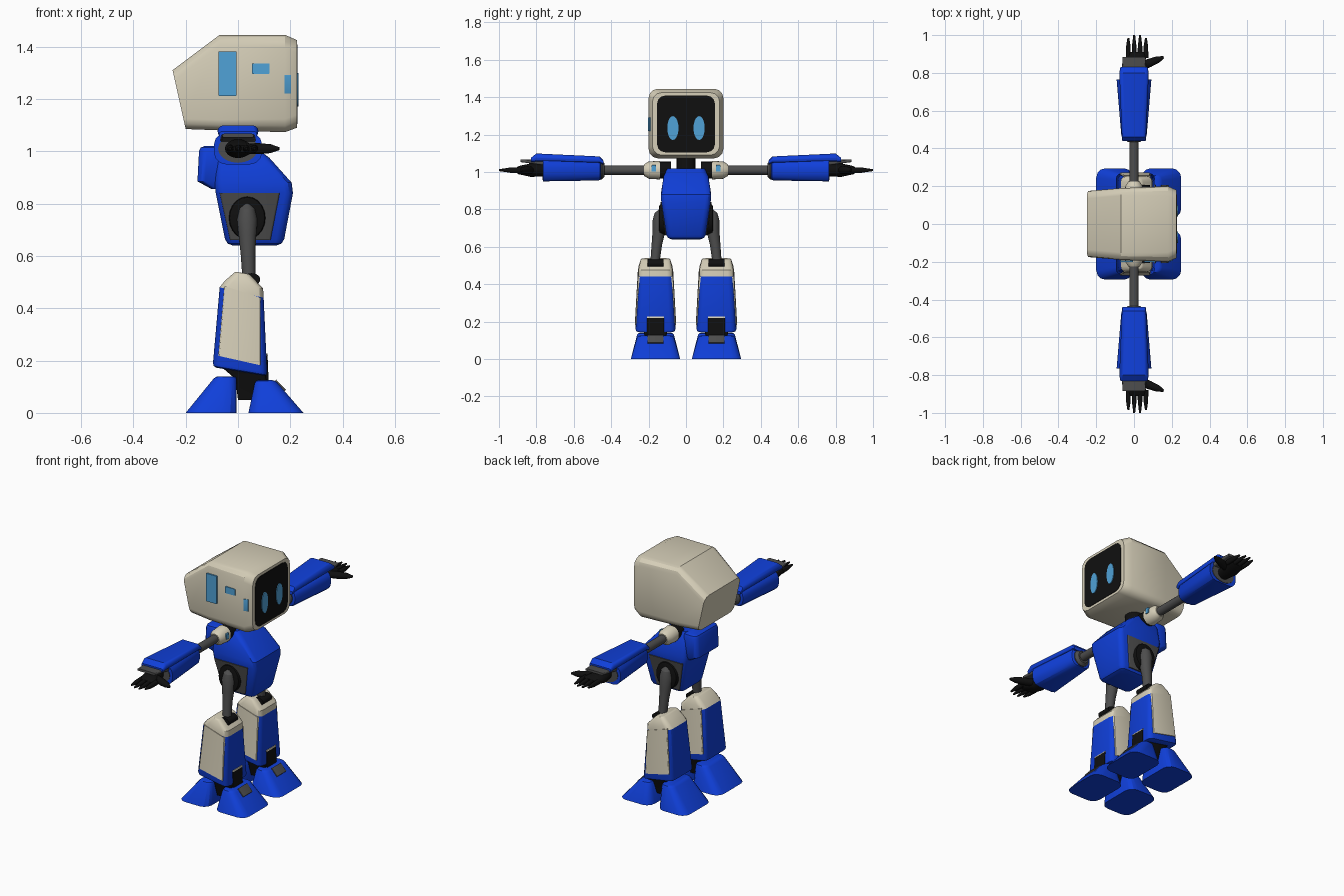
import bpy, bmesh, math
from mathutils import Vector

cube = bpy.data.objects.get("Cube")
if cube:
    bpy.data.objects.remove(cube, do_unlink=True)


def material(name, red, green, blue):
    mat = bpy.data.materials.new(name)
    mat.use_nodes = True
    mat.diffuse_color = (red, green, blue, 1)
    mat.node_tree.nodes["Principled BSDF"].inputs["Base Color"].default_value = mat.diffuse_color
    return mat


BLUE = material("blue_shell", .005, .05, .7)
CREAM = material("cream_shell", .67, .62, .48)
GREY = material("dark_grey_joint", .075, .075, .075)
BLACK = material("black_rubber", .005, .005, .005)
LIGHT = material("light_blue_glow", .08, .36, .68)

LEG = .163       # distance of each leg from the middle
ARM = 1.01       # height of the outstretched arms
SIDES = {"left_": 1, "right_": -1}


def section(centre, u, v, corner=None, steps=3):
    """Rounded rectangle with half axes u and v, or an ellipse without a corner radius."""
    centre, u, v = Vector(centre), Vector(u), Vector(v)
    if corner is None:
        turns = [math.tau * i / 20 for i in range(20)]
        return [centre + u * math.cos(t) + v * math.sin(t) for t in turns]
    ru, rv = min(1, corner / u.length), min(1, corner / v.length)
    points = []
    for quarter, (su, sv) in enumerate(((1, 1), (-1, 1), (-1, -1), (1, -1))):
        for i in range(steps + 1):
            t = math.pi / 2 * (quarter + i / steps)
            points.append(centre + u * (su * (1 - ru) + ru * math.cos(t))
                          + v * (sv * (1 - rv) + rv * math.sin(t)))
    return points


def span(a, b, half_width, corner=.03, y=0):
    """Section reaching from a to b, both (x, z), and half_width to each side of y."""
    start, end = Vector((a[0], y, a[1])), Vector((b[0], y, b[1]))
    return section((start + end) / 2, (end - start) / 2, (0, half_width, 0), corner)


def flat(z, back, front, half_width, corner=.03, y=0):
    return span((back, z), (front, z), half_width, corner, y)


def facing_front(x, y, z, half_width, half_height, corner=None):
    return section((x, y, z), (0, half_width, 0), (0, 0, half_height), corner)


def facing_side(y, half_width, half_height, x=0, z=ARM, corner=None):
    return section((x, y, z), (half_width, 0, 0), (0, 0, half_height), corner)


def loft(name, mat, sections, bevel=0, side=1):
    """Skin the sections and cap both ends; bevel rounds the last cap."""
    bm = bmesh.new()
    rows = [[bm.verts.new((p.x, p.y * side, p.z)) for p in s] for s in sections]
    for low, high in zip(rows, rows[1:]):
        for i in range(len(low)):
            bm.faces.new((low[i - 1], low[i], high[i], high[i - 1]))
    bm.faces.new(rows[0])
    cap = bm.faces.new(rows[-1])
    bmesh.ops.recalc_face_normals(bm, faces=bm.faces)
    if bevel:
        bmesh.ops.bevel(bm, geom=list(cap.edges), offset=bevel, segments=2,
                        profile=.5, affect='EDGES', clamp_overlap=True)
    mesh = bpy.data.meshes.new(name)
    bm.to_mesh(mesh)
    bm.free()
    mesh.materials.append(mat)
    part = bpy.data.objects.new(name, mesh)
    bpy.context.collection.objects.link(part)
    bpy.ops.object.select_all(action='DESELECT')
    part.select_set(True)
    bpy.context.view_layer.objects.active = part
    bpy.ops.object.shade_smooth_by_angle(angle=math.radians(30))


def pair(name, mat, sections, bevel=0):
    for prefix, side in SIDES.items():
        loft(prefix + name, mat, sections, bevel, side)


def thicken(outline, x=0, y=0):
    """Two sections that make a plate out of one outline."""
    return [outline, [p + Vector((x, y, 0)) for p in outline]]


def tube(points):
    return [section((x, y, z), (r, 0, 0), (0, r, 0)) for x, y, z, r in points]


# Head, face screen and eyes
loft("head", CREAM, [span((-.2, 1.085), (-.25, 1.31), .175, .04),
                     span((-.07, 1.08), (-.07, 1.445), .19, .04),
                     span((.18, 1.073), (.18, 1.445), .2, .05),
                     span((.225, 1.09), (.225, 1.425), .18, .05)])
loft("face_screen", BLACK, thicken(facing_front(.22, 0, 1.257, .155, .152, .045), x=.008))
pair("eye", LIGHT, thicken(facing_front(.224, .07, 1.235, .03, .064), x=.008))

# Lit panels on the right side of the head only
loft("tall_panel", LIGHT, thicken(facing_side(-.192, .035, .085, -.04, 1.297, .003), y=-.009))
loft("small_panel", LIGHT, thicken(facing_side(-.192, .033, .02, .087, 1.316, .003), y=-.009))
loft("corner_panel", LIGHT, [facing_front(.178, -.193, 1.256, .01, .036, .002),
                             facing_front(.203, -.185, 1.256, .01, .036, .002)])

# Neck, torso, backpack and hip inset
loft("neck", BLACK, tube([(0, 0, 1, .05), (0, 0, 1.1, .05)]))
loft("torso", BLUE, [flat(1.02, -.07, .06, .1), flat(.975, -.085, .12, .12),
                     flat(.88, -.09, .205, .135), flat(.84, -.085, .21, .132),
                     flat(.64, -.045, .172, .102)], bevel=.025)
loft("backpack", BLUE, [flat(.855, -.1, -.06, .1), flat(.885, -.155, -.05, .115),
                        flat(1.02, -.148, -.05, .115)], bevel=.02)
loft("hip_inset", GREY, [flat(.66, -.03, .125, .11, .008), flat(.84, -.07, .16, .137, .008)])

# Upper legs
pair("hip_ring", BLACK, thicken(facing_side(.1, .07, .082, .035, .745), y=.044), bevel=.01)
pair("thigh", GREY, tube([(.035, .135, .8, .01), (.035, .138, .78, .03), (.035, .14, .74, .039),
                          (.036, .145, .68, .034), (.038, .156, .61, .028),
                          (.042, .168, .5, .024)]))
pair("knee", BLACK, thicken(facing_side(.12, .033, .024, .052, .51), y=.087))

# Shins: blue shell, cream cap and cream side plates
shin_top = span((-.07, .48), (.098, .44), .091, y=LEG)
pair("shin", BLUE, [shin_top, span((-.097, .175), (.112, .14), .107, y=LEG)], bevel=.015)
pair("shin_cap", CREAM, [shin_top, span((-.05, .505), (.096, .475), .09, y=LEG),
                         span((-.01, .54), (.045, .53), .078, .02, LEG)], bevel=.006)
pair("shin_side_plates", CREAM, [span((-.075, .218), (.086, .182), .109, .006, LEG),
                                 span((-.052, .485), (.087, .44), .094, .006, LEG)])

# Ankles
pair("ankle", BLACK, [flat(.05, 0, .108, .045, .01, LEG), flat(.13, -.01, .108, .06, .01, LEG),
                      flat(.19, -.08, .1, .075, .01, LEG)])
pair("ankle_front", BLACK, [flat(.1, .07, .118, .045, .004, LEG),
                            flat(.22, .07, .113, .045, .004, LEG)])
pair("ankle_trim", CREAM, [flat(.22, .07, .114, .046, .004, LEG),
                           flat(.227, .07, .112, .046, .004, LEG)])

# Split feet: both halves flare towards the ground
pair("toe", BLUE, [flat(0, .04, .25, .132, .05, LEG),
                   flat(.125, .066, .142, .096, y=LEG)], bevel=.012)
pair("heel", BLUE, [flat(0, -.2, -.005, .132, .05, LEG),
                    flat(.14, -.086, -.005, .096, y=LEG)], bevel=.012)
pair("toe_pad", GREY, [span((.14, .115), (.145, .128), .044, .002, LEG),
                       span((.176, .08), (.183, .088), .044, .002, LEG)])

# Shoulders and upper arms
pair("shoulder_joint", BLACK, thicken(facing_side(.08, .045, .045), y=.06))
pair("shoulder", CREAM, [facing_side(.138, .05, .05), facing_side(.2, .046, .046),
                         facing_side(.225, .03, .03)])
pair("shoulder_light", LIGHT, thicken(facing_front(.043, .172, 1.02, .012, .017, .003), x=.009))
pair("upper_arm", GREY, thicken(facing_side(.2, .025, .025), y=.26))

# Forearms
pair("elbow_cuff", GREY, [facing_side(.435, .035, .035), facing_side(.45, .05, .05),
                          facing_side(.5, .05, .05)])
pair("forearm", BLUE, [facing_side(.765, .092, .06, corner=.045),
                       facing_side(.455, .066, .055, corner=.04)], bevel=.012)
pair("forearm_top", BLUE, [facing_side(.44, .062, .01, z=1.05, corner=.008),
                           facing_side(.46, .064, .019, z=1.064, corner=.018),
                           facing_side(.8, .078, .023, z=1.076, corner=.022),
                           facing_side(.83, .072, .011, z=1.064, corner=.008)])
pair("wrist_socket", GREY, thicken(facing_side(.76, .076, .054), y=.008))
pair("wrist_guard", GREY, [facing_side(.76, .068, .014, z=1.05, corner=.008),
                           facing_side(.885, .06, .007, z=1.06, corner=.006)])

# Hands: palm, four tapering fingers and a thumb
pair("palm", BLACK, [facing_side(.765, .035, .034), facing_side(.83, .05, .036),
                     facing_side(.895, .055, .022, x=.015), facing_side(.91, .048, .012, x=.016)])
for number, finger in enumerate(("little", "ring", "middle", "index")):
    x = .031 * number - .03
    tip = 1 if finger in ("ring", "middle") else .985
    pair(finger + "_finger", BLACK, [facing_side(.88, .013, .016, x), facing_side(.94, .012, .014, x),
                                     facing_side(tip, .005, .005, x)])
pair("thumb", BLACK, [section((x, .82 + .4 * x, ARM), (.4 * r, -r, 0), (0, 0, r))
                      for x, r in ((.03, .02), (.08, .021), (.125, .017), (.157, .006))])
